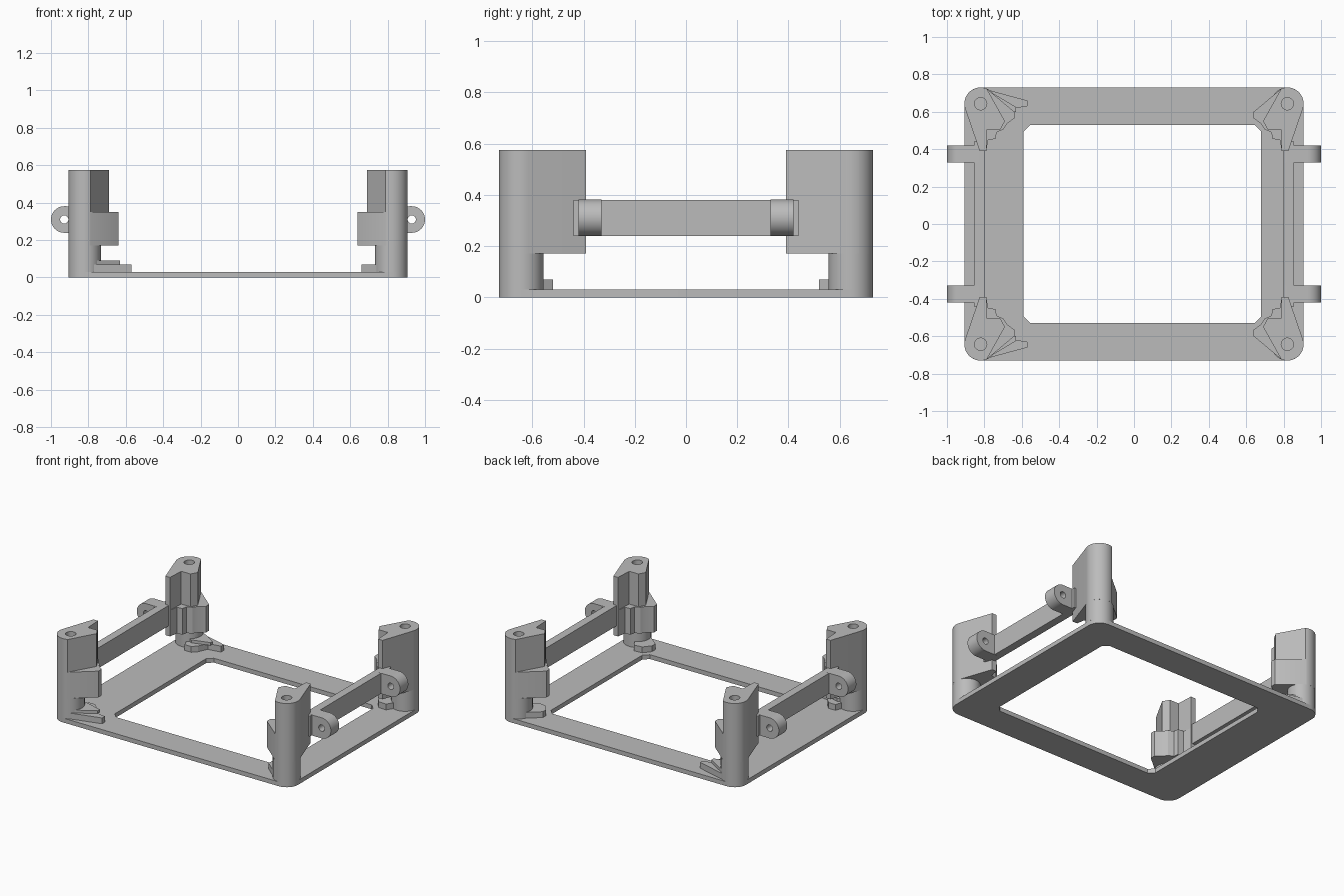
import bpy, bmesh, math

if "Cube" in bpy.data.objects:
    bpy.data.objects.remove(bpy.data.objects["Cube"])

grey = bpy.data.materials.new("plain_grey")
grey.diffuse_color = (0.5, 0.5, 0.5, 1)
grey.use_nodes = True
grey.node_tree.nodes["Principled BSDF"].inputs["Base Color"].default_value = grey.diffuse_color

CX, CY, R = 0.82, 0.643, 0.087   # post centre and radius


def arc(cx, cy, r, a0, a1, n=16):
    """Points along an arc, angles in degrees."""
    return [(cx + r * math.cos(math.radians(a0 + (a1 - a0) * i / n)),
             cy + r * math.sin(math.radians(a0 + (a1 - a0) * i / n))) for i in range(n + 1)]


def prism(name, pts, lo, hi, axis="z"):
    """Extrude a 2D outline along z, or an x-z outline along y."""
    bm = bmesh.new()
    place = (lambda p, h: (p[0], p[1], h)) if axis == "z" else (lambda p, h: (p[0], h, p[1]))
    a = [bm.verts.new(place(p, lo)) for p in pts]
    b = [bm.verts.new(place(p, hi)) for p in pts]
    bm.faces.new(a)
    bm.faces.new(b)
    for i in range(len(pts)):
        j = (i + 1) % len(pts)
        bm.faces.new((a[i], a[j], b[j], b[i]))
    bmesh.ops.recalc_face_normals(bm, faces=bm.faces)
    me = bpy.data.meshes.new(name)
    bm.to_mesh(me)
    bm.free()
    me.materials.append(grey)
    ob = bpy.data.objects.new(name, me)
    bpy.context.collection.objects.link(ob)
    return ob


def activate(ob):
    bpy.ops.object.select_all(action="DESELECT")
    ob.select_set(True)
    bpy.context.view_layer.objects.active = ob


def smooth(ob):
    activate(ob)
    bpy.ops.object.shade_smooth_by_angle(angle=math.radians(30))


def cut(ob, cutter):
    activate(ob)
    mod = ob.modifiers.new("cut", "BOOLEAN")
    mod.operation, mod.solver, mod.object = "DIFFERENCE", "EXACT", cutter
    bpy.ops.object.modifier_apply(modifier=mod.name)
    bpy.data.objects.remove(cutter)


# Base frame with rounded corners and a chamfered, off-centre opening
outline = []
for sx, sy, a in ((1, 1, 0), (-1, 1, 90), (-1, -1, 180), (1, -1, 270)):
    outline += arc(sx * CX, sy * CY, R, a, a + 90, 10)
frame = prism("base_frame", outline, 0, 0.03)
x0, x1, y, c = -0.59, 0.68, 0.53, 0.035
cut(frame, prism("opening_cutter", [
    (x0 + c, -y), (x1 - c, -y), (x1, -y + c), (x1, y - c),
    (x1 - c, y), (x0 + c, y), (x0, y - c), (x0, -y + c)], -0.1, 0.1))
smooth(frame)

# Profiles for one corner (positive quadrant), after the rounded outer arc
OUTER = arc(CX, CY, R, 20, -20, 4)[::-1] + arc(CX, CY, R, 24, 112, 14)
UPPER = [(0.69, 0.55), (0.715, 0.505), (0.785, 0.505), (0.79, 0.39), (0.825, 0.39)]
MIDDLE = [(0.64, 0.60), (0.64, 0.565), (0.68, 0.535), (0.70, 0.505), (0.735, 0.49),
          (0.74, 0.455), (0.78, 0.45), (0.79, 0.39), (0.825, 0.39)]
SHORT_FOOT = [(0.66, 0.61), (0.66, 0.575), (0.70, 0.525), (0.76, 0.52), (0.79, 0.57)]
LONG_FOOT = [(0.57, 0.66), (0.57, 0.63), (0.66, 0.615), (0.69, 0.55), (0.72, 0.52),
             (0.77, 0.52), (0.79, 0.57)]
FOOT_STEP = [(0.63, 0.625), (0.63, 0.60), (0.70, 0.58), (0.75, 0.565)]

for sx, sxn in ((-1, "left"), (1, "right")):
    for sy, syn in ((-1, "front"), (1, "back")):
        tag = f"_{syn}_{sxn}"

        def corner(name, pts, lo, hi):
            return prism(name + tag, [(sx * px, sy * py) for px, py in pts], lo, hi)

        # Round column, wide clamp block and notched upper block
        smooth(corner("column", arc(CX, CY, R, 0, 348.75, 31), 0.03, 0.17))
        smooth(corner("clamp_block", OUTER + MIDDLE, 0.17, 0.35))
        upper = corner("upper_block", OUTER + UPPER, 0.35, 0.575)
        cut(upper, corner("screw_cutter", arc(CX, CY, 0.033, 0, 345, 23), 0.3, 0.7))
        smooth(upper)

        # Low prongs around the column base
        inner = arc(CX, CY, R * 0.95, 0, 112, 10)
        if sx < 0:
            corner("foot", inner + LONG_FOOT, 0.03, 0.07)
            corner("foot_step", inner + FOOT_STEP, 0.07, 0.09)
        else:
            corner("foot", inner + SHORT_FOOT, 0.03, 0.07)

        # Rounded hinge ear with a pin hole
        ear_pts = [(0.80, 0.24)] + arc(0.929, 0.31, 0.071, -90, 90, 20) + [(0.80, 0.38)]
        ear = prism("ear" + tag, [(sx * px, pz) for px, pz in ear_pts],
                    sy * 0.33, sy * 0.42, "y")
        hole = [(sx * px, pz) for px, pz in arc(0.929, 0.31, 0.022, 0, 345, 23)]
        cut(ear, prism("pin_cutter", hole, sy * 0.2, sy * 0.6, "y"))
        smooth(ear)

    # Side rail joining the posts
    prism("rail_" + sxn, [(sx * 0.80, 0.24), (sx * 0.855, 0.24),
                          (sx * 0.855, 0.38), (sx * 0.80, 0.38)], -0.44, 0.44, "y")
